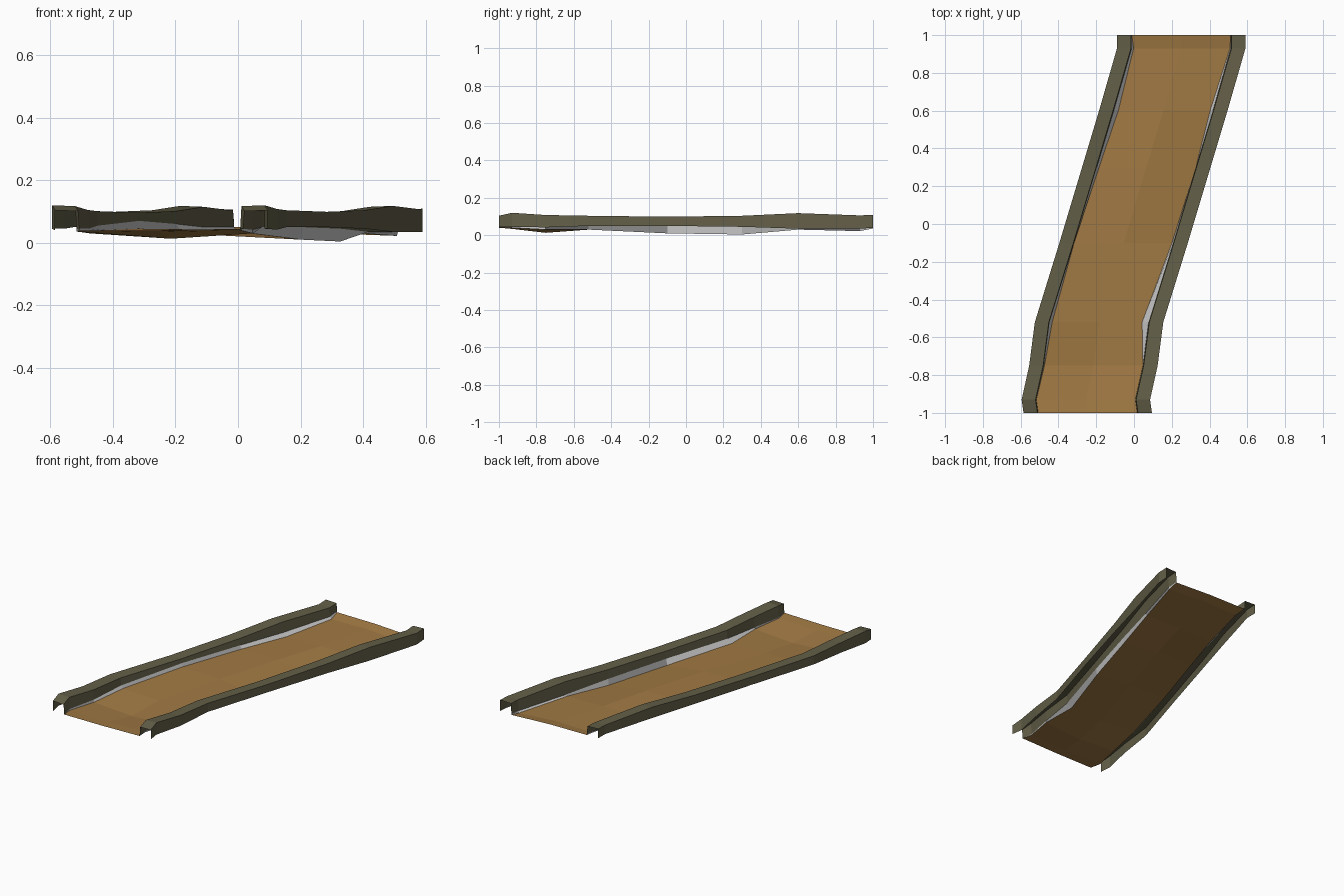
import bpy, bmesh

if "Cube" in bpy.data.objects:
    bpy.data.objects.remove(bpy.data.objects["Cube"])

# Stations along the track:
# y, centre x, border top, wall base left/right, path z left/middle/right, path inset left/right
STATIONS = [
    (-1.00, -0.245, .104, .040, .045, .040, .040, .045, .000, .000),
    (-0.93, -0.255, .120, .045, .045, .036, .034, .040, .000, .000),
    (-0.75, -0.215, .108, .045, .042, .030, .013, .030, .003, .000),
    (-0.52, -0.185, .104, .055, .050, .040, .030, .030, .014, .034),
    (-0.10, -0.055, .099, .070, .050, .045, .040, .010, .000, .006),
    ( 0.30,  0.065, .104, .060, .045, .040, .040, .004, .012, .000),
    ( 0.60,  0.155, .118, .050, .035, .030, .035, .030, .024, .014),
    ( 0.93,  0.250, .106, .050, .035, .036, .040, .022, .010, .004),
    ( 1.00,  0.250, .109, .055, .040, .050, .048, .036, .000, .000),
]
HALF, BORDER = 0.262, 0.078   # half path width, border width


def material(name, rgb):
    m = bpy.data.materials.new(name)
    m.diffuse_color = (*rgb, 1)
    m.use_nodes = True
    m.node_tree.nodes["Principled BSDF"].inputs["Base Color"].default_value = m.diffuse_color
    return m


def loft(name, section, mat, flip=False):
    """Sweep an open cross-section, given per station, into a flat-shaded sheet."""
    bm = bmesh.new()
    rows = [[bm.verts.new((x, s[0], z)) for x, z in section(s)] for s in STATIONS]
    for a, b in zip(rows, rows[1:]):
        for i in range(len(a) - 1):
            quad = [a[i], a[i + 1], b[i + 1], b[i]]
            bm.faces.new(quad[::-1] if flip else quad)
    me = bpy.data.meshes.new(name)
    bm.to_mesh(me)
    bm.free()
    me.materials.append(mat)
    ob = bpy.data.objects.new(name, me)
    bpy.context.collection.objects.link(ob)


dirt = material("dirt brown", (0.36, 0.195, 0.058))
olive = material("dark olive", (0.125, 0.115, 0.065))
grey = material("light grey", (0.60, 0.60, 0.60))


def path_section(s):
    return [(s[1] - HALF + s[8], s[5]), (s[1], s[6]), (s[1] + HALF - s[9], s[7])]


# Dirt path
loft("path", path_section, dirt)

for side, label in ((-1, "left"), (1, "right")):
    k = 3 if side < 0 else 4

    # Raised border: inner wall, top, outer wall, open below
    def border_section(s):
        inner, outer = s[1] + side * HALF, s[1] + side * (HALF + BORDER)
        return [(inner, s[k]), (inner + side * .004, s[2] - .003),
                (outer, s[2]), (outer, min(s[k], .05))]

    # Bank closing the gap between border and path
    def bank_section(s):
        edge = path_section(s)[0 if side < 0 else 2]
        return [edge, (s[1] + side * HALF, s[k])]

    loft(label + "_border", border_section, olive, flip=side < 0)
    loft(label + "_bank", bank_section, grey, flip=side < 0)
